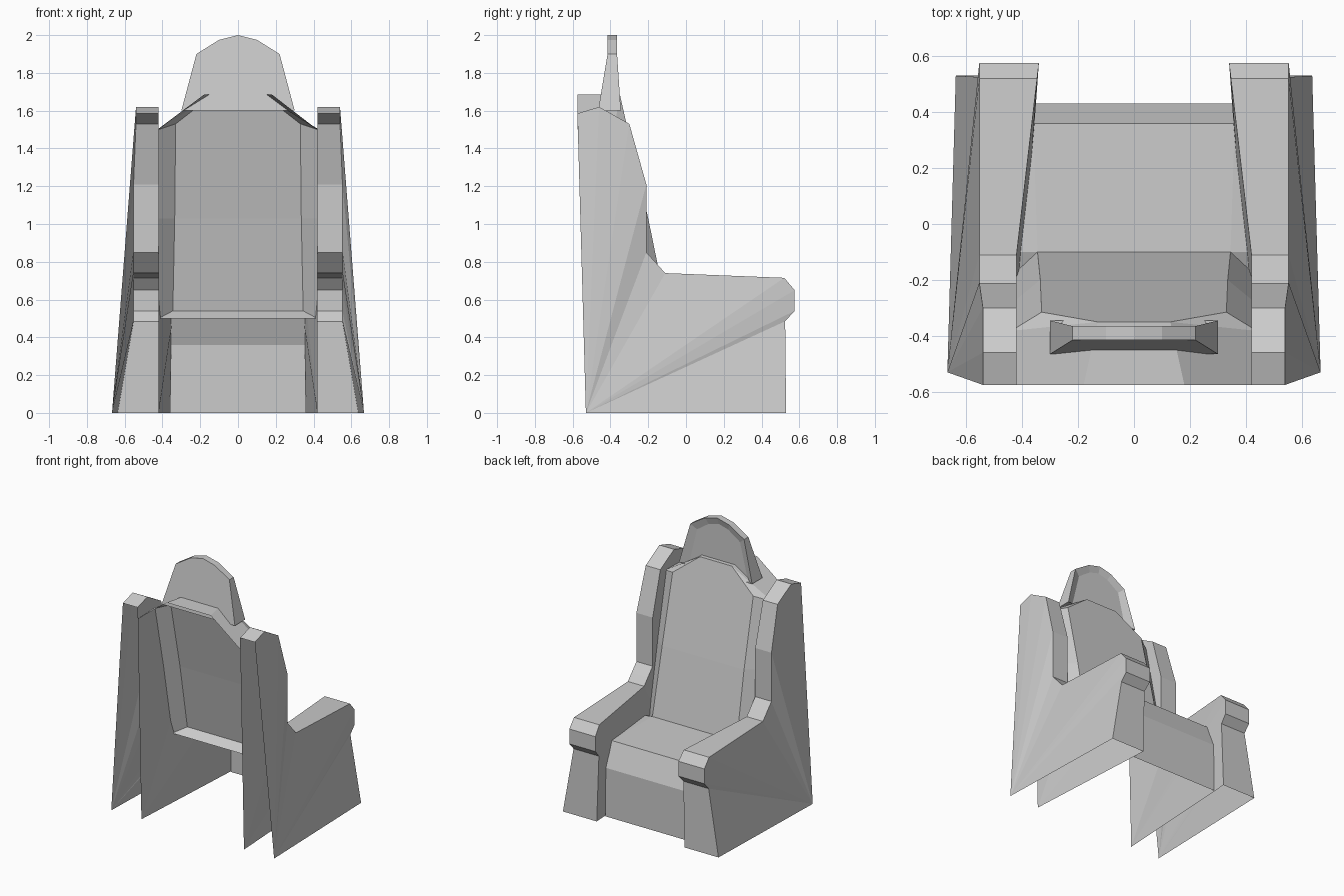
import bpy, bmesh

if "Cube" in bpy.data.objects:
    bpy.data.objects.remove(bpy.data.objects["Cube"])


def build(name, verts, faces, mirror=False):
    bm = bmesh.new()
    vs = [bm.verts.new(v) for v in verts]
    for f in faces:
        bm.faces.new([vs[i] for i in f])
    bmesh.ops.recalc_face_normals(bm, faces=bm.faces)
    me = bpy.data.meshes.new(name)
    bm.to_mesh(me)
    bm.free()
    ob = bpy.data.objects.new(name, me)
    bpy.context.collection.objects.link(ob)
    if mirror:
        ob.modifiers.new("Mirror", 'MIRROR')
    return ob


def sheet(name, rows):
    """Skin a list of equally long rows of points."""
    n = len(rows[0])
    verts = [p for r in rows for p in r]
    faces = [(r * n + i, r * n + i + 1, (r + 1) * n + i + 1, (r + 1) * n + i)
             for r in range(len(rows) - 1) for i in range(n - 1)]
    return build(name, verts, faces)


def lerp(a, b, t):
    return a + (b - a) * min(1, max(0, t))


# Side wing and armrest: hollow shell, open at the back and underneath
profile = [(-.575, 1.585), (-.46, 1.62), (-.30, 1.53), (-.21, 1.21), (-.21, .85),
           (-.155, .79), (-.11, .74), (.52, .715), (.575, .65), (.575, .54),
           (.525, .485), (.53, 0)]
n = len(profile)
inner, outer = [], []
for y, z in profile:
    xi = lerp(.42, .34, (y + .11) / .685)
    xo = .54 if z > 1.3 else .553
    if z == 0:
        xi, xo = .36, .637
    inner.append((xi, y, z))
    outer.append((xo, y, z))
verts = inner + outer + [(.42, -.53, 0), (.667, -.53, 0)]
faces = []
for i in range(n - 1):
    faces += [(i, i + 1, n + i + 1, n + i),
              (2 * n, i + 1, i), (2 * n + 1, n + i, n + i + 1)]
build("side_wing_and_armrest", verts, faces, mirror=True)

# Seat with sloped front edge and apron
seat = [(.42, -.17, .50), (.345, -.10, .54), (.36, .36, .535), (.355, .43, .36), (.36, .43, 0)]
ob = sheet("seat", [[(-x, y, z), (x, y, z)] for x, y, z in seat])

# Seat corners beside the backrest
build("seat_corner", [(.42, -.17, .50), (.345, -.10, .54), (.36, .36, .535), (.42, -.10, .53)],
      [(0, 1, 3), (1, 2, 3)], mirror=True)

# Backrest: curved front sheet rising into a flat-topped crest
back = [((.42, -.17, .50), (.345, -.10, .54)),
        ((.42, -.27, 1.03), (.335, -.20, 1.03)),
        ((.42, -.37, 1.50), (.33, -.315, 1.53)),
        ((.42, -.38, 1.505), (.13, -.35, 1.685)),
        ((.42, -.575, 1.50), (.18, -.575, 1.685))]
sheet("backrest", [[(-a[0], a[1], a[2]), (-b[0], b[1], b[2]), b, a] for a, b in back])

# Headrest: rounded tapered slab with a shallow dished front
outline = [(.30, 1.60), (.22, 1.90), (.10, 1.975), (0, 2.0),
           (-.10, 1.975), (-.22, 1.90), (-.30, 1.60)]
m = len(outline)
front = [(x, lerp(-.345, -.365, (z - 1.6) / .3), z) for x, z in outline]
rear = [(x, lerp(-.465, -.415, (z - 1.6) / .3), z) for x, z in outline]
dish = [(x * .8, -.38, 1.6 + (z - 1.6) * .88) for x, z in outline]
faces = [tuple(range(m, 2 * m)), tuple(range(2 * m, 3 * m))]
for i in range(m):
    j = (i + 1) % m
    faces += [(i, j, m + j, m + i), (i, j, 2 * m + j, 2 * m + i)]
build("headrest", front + rear + dish, faces)
